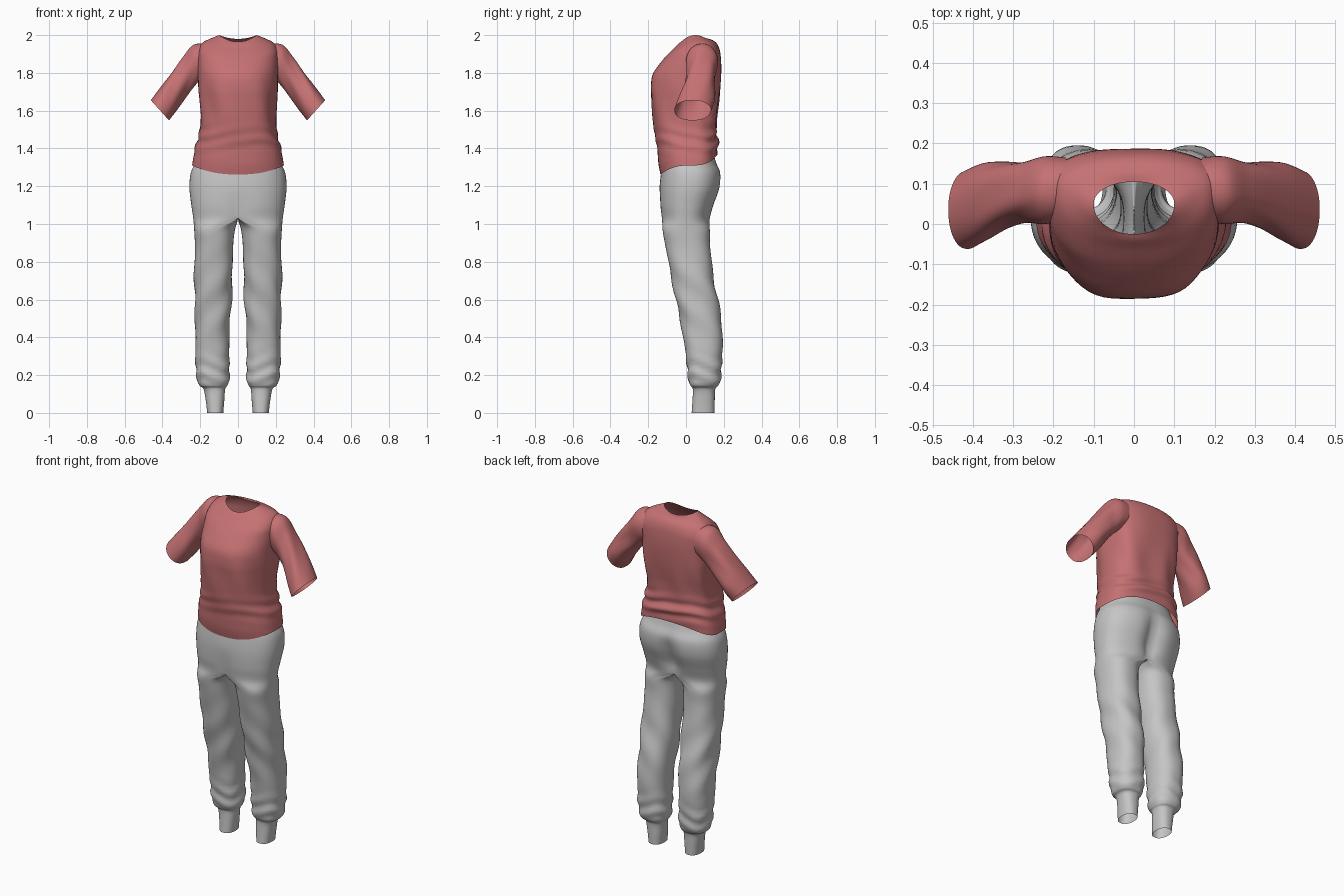
import bpy, bmesh, math
from math import sin, cos, pi, exp

if "Cube" in bpy.data.objects:
    bpy.data.objects.remove(bpy.data.objects["Cube"])


def material(name, rgb):
    m = bpy.data.materials.new(name)
    m.diffuse_color = (*rgb, 1)
    m.use_nodes = True
    m.node_tree.nodes["Principled BSDF"].inputs["Base Color"].default_value = m.diffuse_color
    return m


RED = material("dusty red cloth", (0.56, 0.165, 0.17))
GREY = material("light grey cloth", (0.56, 0.56, 0.56))


def sp(v, e):
    """Signed power, for rounded-box cross-sections."""
    return math.copysign(abs(v) ** e, v)


def bump(v, centre, width):
    return exp(-((v - centre) / width) ** 2)


def smooth_rows(rows, steps):
    """Catmull-Rom interpolation between rows of numbers."""
    out = []
    for i in range(len(rows) - 1):
        quad = [rows[max(i - 1, 0)], rows[i], rows[i + 1], rows[min(i + 2, len(rows) - 1)]]
        for k in range(steps):
            t = k / steps
            out.append([0.5 * (2 * b + (c - a) * t + (2 * a - 5 * b + 4 * c - d) * t * t
                               + (3 * b - a - 3 * c + d) * t ** 3)
                        for a, b, c, d in zip(*quad)])
    out.append(list(rows[-1]))
    return out


def loft(name, rings, mat, mirror=False):
    """Skin closed rings into an open cloth tube."""
    bm = bmesh.new()
    vs = [[bm.verts.new(p) for p in r] for r in rings]
    n = len(rings[0])
    for lo, hi in zip(vs, vs[1:]):
        for j in range(n):
            k = (j + 1) % n
            quad = (lo[j], lo[k], hi[k], hi[j])
            # no wall on the centre plane of a mirrored half
            if mirror and all(v.co.x < 1e-4 for v in quad):
                continue
            bm.faces.new(quad)
    bmesh.ops.delete(bm, geom=[v for v in bm.verts if not v.link_faces], context='VERTS')
    bmesh.ops.recalc_face_normals(bm, faces=bm.faces)
    me = bpy.data.meshes.new(name)
    bm.to_mesh(me)
    bm.free()
    me.materials.append(mat)
    me.shade_smooth()
    ob = bpy.data.objects.new(name, me)
    bpy.context.collection.objects.link(ob)
    if mirror:
        mod = ob.modifiers.new("Mirror", 'MIRROR')
        mod.use_axis = (True, False, False)
        mod.merge_threshold = 0.0005
    return ob


N = 64
ANGLES = [2 * pi * j / N for j in range(N)]

# Shirt body: half width, front y, back y, side y, front z, side z, back z
body = [
    (.243, -.135, .165, .02, 1.262, 1.310, 1.365),
    (.236, -.146, .168, .02, 1.320, 1.355, 1.395),
    (.225, -.152, .172, .02, 1.400, 1.415, 1.430),
    (.207, -.166, .165, .02, 1.480, 1.480, 1.480),
    (.200, -.176, .170, .02, 1.560, 1.560, 1.560),
    (.205, -.184, .184, .03, 1.650, 1.650, 1.650),
    (.210, -.188, .190, .04, 1.720, 1.720, 1.720),
    (.212, -.178, .191, .05, 1.790, 1.790, 1.800),
    (.215, -.138, .187, .07, 1.850, 1.860, 1.870),
    (.212, -.100, .178, .08, 1.895, 1.920, 1.925),
    (.190, -.062, .160, .08, 1.932, 1.958, 1.960),
    (.145, -.040, .130, .07, 1.955, 1.982, 1.978),
    (.100, -.025, .105, .05, 1.965, 2.000, 1.980),
]
rings = []
for hx, yf, yb, ys, zf, zs, zb in smooth_rows(body, 6):
    ring = []
    for a in ANGLES:
        c, s = cos(a), sin(a)
        back = s > 0
        z = zs + ((zb if back else zf) - zs) * s * s
        # bunched folds at the waist, soft folds over the chest
        f = .008 * sin(z * 85 + 2.5 * sin(2 * a + .5)) * bump(z, 1.45, .06) * (.65 + .35 * s)
        f += .004 * sin(7 * a + z * 9) * bump(z, 1.62, .14)
        # hollow between the shoulder blades
        dip = .014 * bump(c, 0, .3) * bump(z, 1.65, .15) if back else 0
        blend = min(1, max(0, (z - 1.9) / .08))
        e = (.62 if back else .8) * (1 - blend) + .95 * blend
        x = (hx + f) * sp(c, .85 * (1 - blend) + blend)
        y = ys + (yb - ys + f - dip if back else ys - yf + f) * sp(s, e)
        ring.append((x, y, z))
    rings.append(ring)
loft("shirt_body", rings, RED)

# Sleeve: top x, top z, bottom x, bottom z, front y, back y
sleeve = [
    (.165, 1.955, .175, 1.775, .010, .165),
    (.235, 1.948, .205, 1.755, .000, .168),
    (.290, 1.885, .250, 1.705, .005, .156),
    (.350, 1.805, .292, 1.650, -.010, .154),
    (.410, 1.725, .332, 1.592, -.040, .150),
    (.461, 1.655, .365, 1.548, -.062, .132),
]
for side, label in ((1, "left"), (-1, "right")):
    rings = []
    for i, (tx, tz, bx, bz, yf, yb) in enumerate(smooth_rows(sleeve, 6)):
        ring = []
        for a in ANGLES:
            c, s = cos(a), sin(a)
            f = 1 + .04 * sin(5 * a + i * .25) * bump(i, 16, 9)
            u, v = sp(c, .95) * f, sp(s, .9) * f
            ring.append((side * ((tx + bx) / 2 + u * (tx - bx) / 2),
                         (yf + yb) / 2 + v * (yb - yf) / 2,
                         (tz + bz) / 2 + u * (tz - bz) / 2))
        rings.append(ring)
    loft(label + "_sleeve", rings, RED)

# Trouser half: z, inner x, outer x, front y, back y
leg = [
    (0.000, .078, .163, .030, .150),
    (0.060, .073, .170, .034, .152),
    (0.125, .068, .182, .036, .155),
    (0.145, .056, .205, .022, .172),
    (0.180, .046, .217, .012, .184),
    (0.280, .046, .225, .002, .190),
    (0.420, .046, .226, -.018, .194),
    (0.560, .036, .228, -.046, .176),
    (0.720, .030, .232, -.078, .146),
    (0.880, .026, .228, -.108, .128),
    (0.970, .016, .232, -.124, .126),
    (1.030, .000, .237, -.132, .132),
    (1.100, .000, .247, -.139, .152),
    (1.190, .000, .257, -.140, .183),
    (1.270, .000, .250, -.132, .186),
    (1.330, .000, .224, -.122, .160),
    (1.400, .000, .200, -.115, .140),
]
ring_list = []
for z, xi, xo, yf, yb in leg:
    ring = []
    for a in ANGLES:
        c, s = cos(a), sin(a)
        y = (yf + yb) / 2 + (yb - yf) / 2 * sp(s, .85)
        if xi > 0:
            x = (xi + xo) / 2 + (xo - xi) / 2 * sp(c, .85)
        else:
            # hips: half section closed on the centre plane
            x = xo * sp(c, .85) if c > 1e-6 else 0
            near = max(0, 1 - x / .11) ** 2
            y -= near * (.045 * bump(z, 1.14, .12) if s > 0 else -.012 * bump(z, 1.05, .08))
        ring += [x, y, z]
    ring_list.append(ring)
rings = []
for flat in smooth_rows(ring_list, 6):
    ring = []
    for j, a in enumerate(ANGLES):
        x, y, z = flat[3 * j:3 * j + 3]
        # gathers above the cuffs, slack creases behind the knee
        f = .005 * sin(z * 75 + 2 * sin(2 * a)) * bump(z, .23, .07)
        f += .005 * sin(z * 28 + 3 * a) * bump(z, .6, .2)
        if z < .95:
            x, y = x + f * cos(a), y + f * sin(a)
        ring.append((max(x, 0), y, z))
    rings.append(ring)
loft("trousers", rings, GREY, mirror=True)
